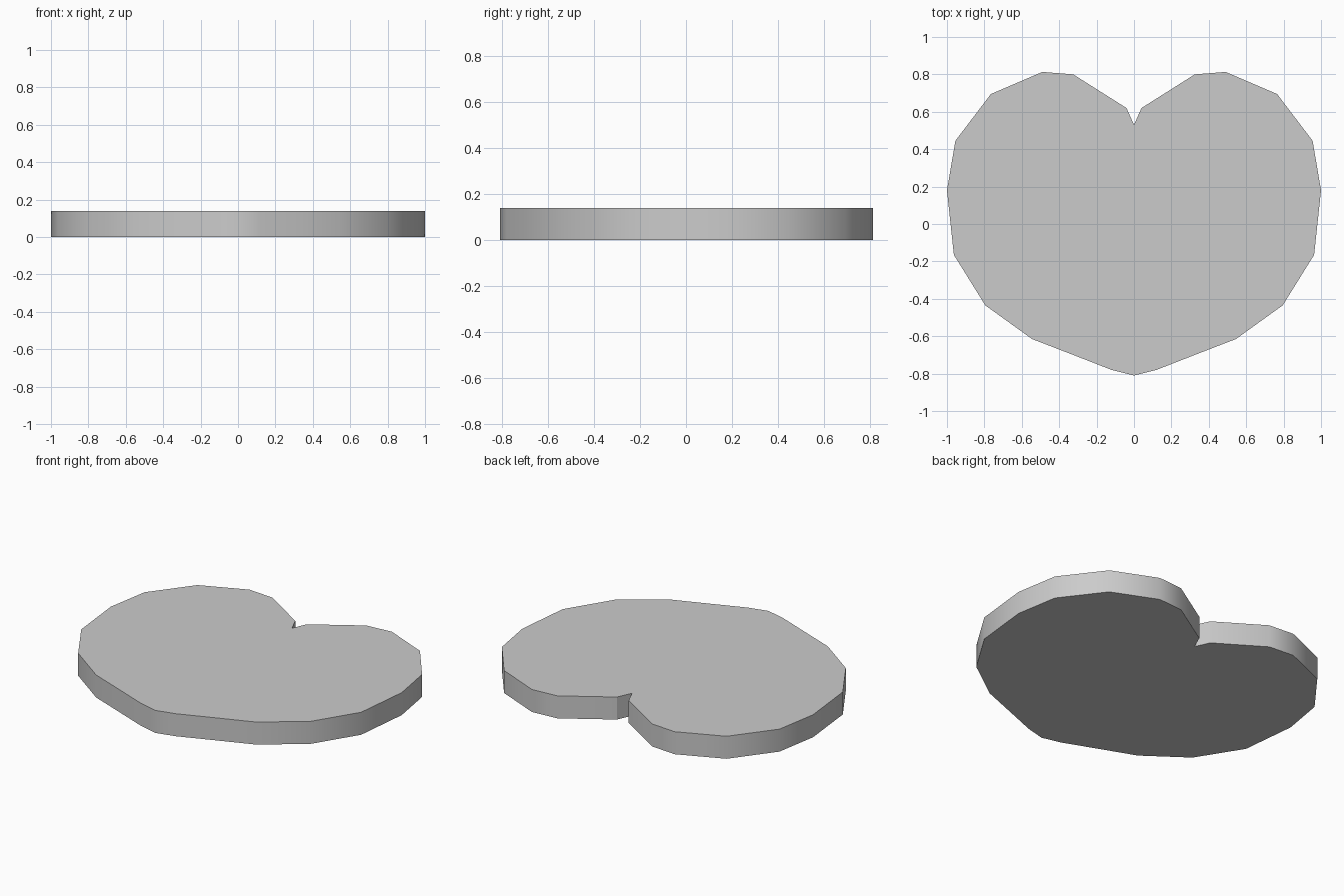
import bpy, bmesh, math

if "Cube" in bpy.data.objects:
    bpy.data.objects.remove(bpy.data.objects["Cube"])

THICKNESS = 0.14

# Right half of the heart outline, from the top notch down to the bottom tip
half = [(0, 0.53), (0.04, 0.62), (0.325, 0.80), (0.49, 0.813), (0.765, 0.695),
        (0.955, 0.445), (1.0, 0.18), (0.963, -0.165), (0.795, -0.435),
        (0.545, -0.615), (0.325, -0.70), (0.12, -0.78), (0, -0.81)]

# Mirror the half, leaving out the two points on the centre line
outline = half + [(-x, y) for x, y in reversed(half[1:-1])]

# Flat heart face, extruded upward into a plate
bm = bmesh.new()
base = bm.faces.new([bm.verts.new((x, y, 0)) for x, y in outline])
res = bmesh.ops.extrude_face_region(bm, geom=[base], use_keep_orig=True)
top = [g for g in res["geom"] if isinstance(g, bmesh.types.BMVert)]
bmesh.ops.translate(bm, verts=top, vec=(0, 0, THICKNESS))
bmesh.ops.recalc_face_normals(bm, faces=bm.faces)

mesh = bpy.data.meshes.new("heart_plate")
bm.to_mesh(mesh)
bm.free()
plate = bpy.data.objects.new("heart_plate", mesh)
bpy.context.collection.objects.link(plate)

# Smooth rim with sharp top and bottom edges
bpy.context.view_layer.objects.active = plate
plate.select_set(True)
bpy.ops.object.shade_smooth_by_angle(angle=math.radians(30))
